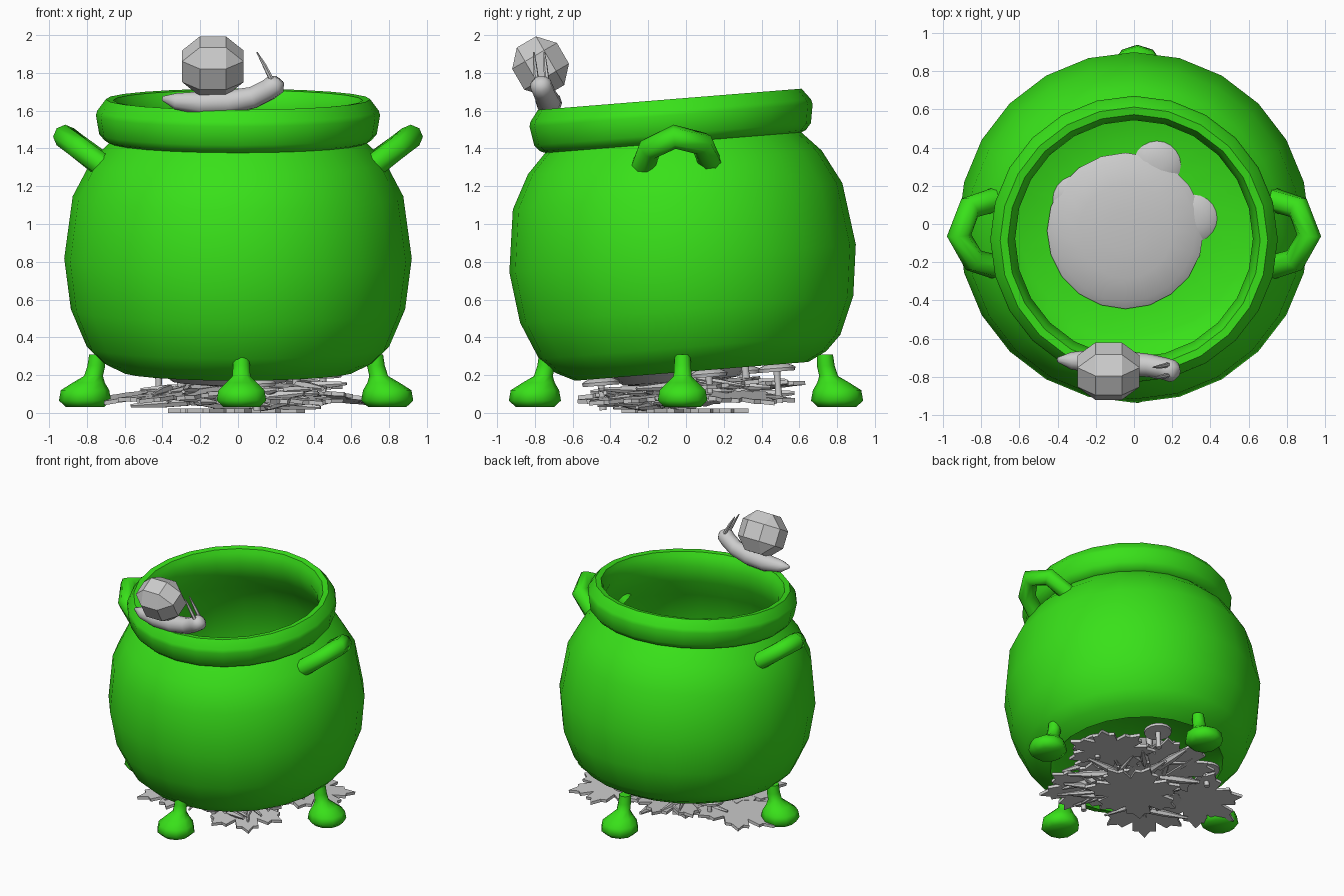
import bpy, bmesh, random
from math import sin, cos, pi, radians
from mathutils import Matrix, Vector

if "Cube" in bpy.data.objects:
    bpy.data.objects.remove(bpy.data.objects["Cube"])

random.seed(4)
green = bpy.data.materials.new("green")
green.diffuse_color = (0.04, 0.75, 0.01, 1)
green.use_nodes = True
green.node_tree.nodes["Principled BSDF"].inputs["Base Color"].default_value = green.diffuse_color


def finish(bm, name, mat=None, matrix=None, angle=40, smooth=True):
    bmesh.ops.remove_doubles(bm, verts=bm.verts, dist=1e-5)
    bmesh.ops.recalc_face_normals(bm, faces=bm.faces)
    me = bpy.data.meshes.new(name)
    bm.to_mesh(me)
    bm.free()
    if smooth:
        me.polygons.foreach_set("use_smooth", [True] * len(me.polygons))
        me.set_sharp_from_angle(angle=radians(angle))
    if mat:
        me.materials.append(mat)
    ob = bpy.data.objects.new(name, me)
    bpy.context.collection.objects.link(ob)
    if matrix:
        ob.matrix_world = matrix
    return ob


def loft(name, rings, mat=None, matrix=None, **kw):
    """Bridge rings of equal point count and cap both ends."""
    bm = bmesh.new()
    vs = [[bm.verts.new(p) for p in ring] for ring in rings]
    n = len(vs[0])
    for a, b in zip(vs, vs[1:]):
        for i in range(n):
            j = (i + 1) % n
            bm.faces.new((a[i], a[j], b[j], b[i]))
    bm.faces.new(vs[0])
    bm.faces.new(vs[-1])
    return finish(bm, name, mat, matrix, **kw)


def circle(r, z, n, cx=0):
    return [(cx + r * cos(2 * pi * i / n), r * sin(2 * pi * i / n), z) for i in range(n)]


def lathe(name, profile, n, mat=None, matrix=None, **kw):
    return loft(name, [circle(r, z, n) for r, z in profile], mat, matrix, **kw)


def tube(name, pts, radii, n=8, mat=None, **kw):
    """Sweep a round section along a path."""
    pts = [Vector(p) for p in pts]
    rings = []
    for i, p in enumerate(pts):
        t = (pts[min(i + 1, len(pts) - 1)] - pts[max(i - 1, 0)]).normalized()
        ref = Vector((0, 0, 1)) if abs(t.z) < 0.9 else Vector((0, 1, 0))
        u = t.cross(ref).normalized()
        v = u.cross(t)
        rings.append([p + radii[i] * (u * cos(2 * pi * k / n) + v * sin(2 * pi * k / n))
                      for k in range(n)])
    return loft(name, rings, mat, **kw)


# Cauldron: tilted pot, recessed base, bulging wall, thick rim, inner wall
pot = Matrix.Translation((0, 0.03, 0.22)) @ Matrix.Rotation(radians(4.6), 4, 'X')
base = [(0.3, 0.03), (0.59, 0.03), (0.62, 0)]
outer = [(0.72, 0.05), (0.80, 0.13), (0.885, 0.33), (0.92, 0.6),
         (0.875, 0.93), (0.78, 1.11), (0.68, 1.215)]
rim = [(0.705, 1.225), (0.735, 1.26), (0.752, 1.36), (0.745, 1.385), (0.70, 1.445), (0.66, 1.44),
       (0.645, 1.41), (0.622, 1.34)]
inner = [(0.66, 1.21), (0.735, 1.08), (0.82, 0.92), (0.885, 0.6), (0.85, 0.34),
         (0.77, 0.15), (0.61, 0.045), (0.3, 0.045)]
lathe("cauldron", base + outer + rim + inner, 24, green, pot, angle=48)

# Handles
arch = [(0.69, -0.235, 1.285), (0.84, -0.19, 1.40), (0.915, -0.06, 1.462),
        (0.86, 0.085, 1.425), (0.70, 0.135, 1.305)]
for s, side in ((1, "right"), (-1, "left")):
    tube(side + "_handle", [(s * x, y, z) for x, y, z in arch], [0.064] * 5, 8, green, angle=60)

# Feet: round shoes leaning outwards from thin ankles
foot = [(0.03, 0.10, 0.80), (0.065, 0.138, 0.80), (0.12, 0.128, 0.80), (0.16, 0.085, 0.78),
        (0.195, 0.05, 0.755), (0.25, 0.047, 0.74), (0.31, 0.043, 0.735)]
for k, name in enumerate(("right", "back", "left", "front")):
    m = (Matrix.Translation((0.018 if k % 2 else -0.01, 0 if k % 2 else -0.018, 0))
         @ Matrix.Rotation(k * pi / 2, 4, 'Z'))
    loft(name + "_foot", [circle(r, z, 10, cx) for z, r, cx in foot], green, m, angle=60)

# Snail body on the front rim
tube("snail_body",
     [(-0.40, -0.71, 1.665), (-0.33, -0.715, 1.65), (-0.2, -0.72, 1.64), (-0.05, -0.73, 1.645),
      (0.08, -0.74, 1.67), (0.16, -0.757, 1.71), (0.20, -0.77, 1.74), (0.22, -0.775, 1.765)],
     [0.012, 0.045, 0.064, 0.066, 0.06, 0.058, 0.058, 0.03], 10, angle=70)
for y in (-0.79, -0.735):
    tube("snail_eye_stalk", [(0.185, y, 1.75), (0.14, y - 0.01, 1.84), (0.10, y - 0.015, 1.91)],
         [0.014, 0.011, 0.004], 6)

# Snail shell: faceted ball of squares, hulled from permuted corners
bm = bmesh.new()
for axis in range(3):
    for k in range(8):
        p = [0.37 * (1 if k >> b & 1 else -1) for b in range(3)]
        p[axis] *= 2.35
        bm.verts.new(p)
bmesh.ops.convex_hull(bm, input=bm.verts)
bmesh.ops.dissolve_limit(bm, angle_limit=radians(3), verts=bm.verts, edges=bm.edges)
shell = (Matrix.Translation((-0.133, -0.77, 1.835)) @ Matrix.Diagonal((0.187, 0.15, 0.178, 1))
         @ Matrix.Rotation(radians(30), 4, 'X'))
finish(bm, "snail_shell", None, shell, smooth=False)


# Lobed, jagged fallen leaves under the pot
def leaf(loc, size, spin, tilt_x, tilt_y):
    n, bm = 42, bmesh.new()
    verts = []
    for i in range(n):
        a = 2 * pi * i / n
        r = size * (0.62 + 0.32 * abs(cos(3.5 * a))) * (1.06, 0.9)[i % 2]
        verts.append(bm.verts.new((r * cos(a), 0.9 * r * sin(a), 0)))
    f = bm.faces.new(verts)
    ext = bmesh.ops.extrude_face_region(bm, geom=[f])["geom"]
    bmesh.ops.translate(bm, vec=(0, 0, 0.022), verts=[g for g in ext if isinstance(g, bmesh.types.BMVert)])
    m = (Matrix.Translation(loc) @ Matrix.Rotation(radians(tilt_x), 4, 'X')
         @ Matrix.Rotation(radians(tilt_y), 4, 'Y') @ Matrix.Rotation(radians(spin), 4, 'Z'))
    finish(bm, "leaf", None, m)


leaf((0, 0, 0.0), 0.38, 20, 0, 0)
leaf((-0.48, 0.10, 0.09), 0.37, 180, 3, -9)
leaf((0.42, 0.24, 0.08), 0.36, 40, -4, 5)
leaf((0.22, -0.24, 0.07), 0.36, -50, 4, 3)
leaf((-0.28, -0.22, 0.09), 0.38, 230, 4, -5)
leaf((-0.08, 0.27, 0.12), 0.37, 100, 5, -3)
leaf((0.2, 0.1, 0.14), 0.36, 10, 5, 3)

# Twigs scattered through the litter
for i in range(70):
    a, d = random.uniform(0, 2 * pi), random.uniform(0.15, 0.43)
    c = Vector((d * cos(a) * 1.1, d * sin(a), random.uniform(0.05, 0.15) + 0.08 * d * sin(a)))
    b = a + random.uniform(-0.9, 0.9)
    h = Vector((cos(b), sin(b), random.uniform(-0.12, 0.12))) * random.uniform(0.12, 0.18)
    r = random.uniform(0.015, 0.03)
    tube("twig", [c - h, c, c + h], [r, r, r * 0.4], 6)


# Mushrooms whose caps break through the pot floor
def mushroom(x, y, z, r, rise, belly=0.01):
    m = Matrix.Translation((x, y, z)) @ Matrix.Rotation(radians(4.6), 4, 'X')
    cap = [(0.25 * r, -belly), (0.75 * r, -0.8 * belly), (0.97 * r, -0.01), (r, 0.008),
           (0.9 * r, 0.45 * rise), (0.6 * r, 0.83 * rise), (0.25 * r, rise)]
    lathe("mushroom_cap", cap, 20, None, m, angle=50)
    lathe("mushroom_stem", [(0.2 * r, -0.14), (0.16 * r, -0.07), (0.2 * r, 0)], 10, None, m)


mushroom(-0.045, -0.035, 0.265, 0.41, 0.07, 0.12)
for x, y in ((0.12, 0.31), (0.31, 0.03), (-0.30, 0.13)):
    mushroom(x, y, 0.262 + 0.08 * y, 0.125, 0.035)
for x, y in ((0.18, 0.48), (0.45, 0.12), (-0.42, 0.3), (0.1, -0.45)):
    mushroom(x, y, 0.19 + 0.08 * y, 0.10, 0.035)
